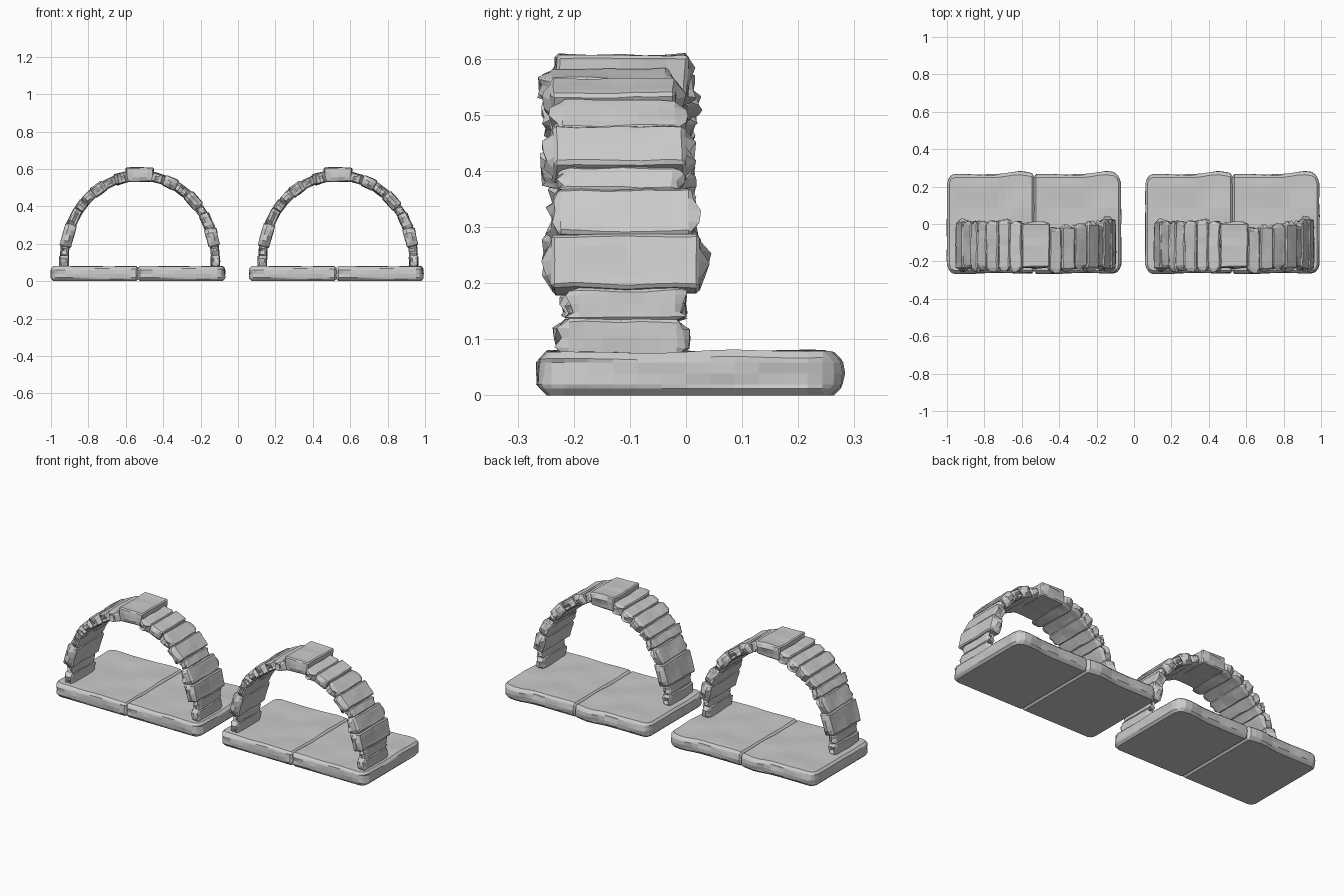
import bpy, bmesh, random
from math import sin, cos, radians, atan2, hypot, exp
from mathutils import Vector, Matrix, noise

if "Cube" in bpy.data.objects:
    bpy.data.objects.remove(bpy.data.objects["Cube"])

random.seed(4)
SPACING = 1.06
ARCH_X = -0.525


def chiselled_box(size, bevel, cuts):
    """Bevelled box, centred on the origin, sliced into a grid along each axis."""
    bm = bmesh.new()
    bmesh.ops.create_cube(bm, size=1, matrix=Matrix.Diagonal((*size, 1)))
    bmesh.ops.bevel(bm, geom=bm.edges[:], offset=bevel, segments=1, affect='EDGES')
    for axis in range(3):
        for i in range(1, cuts[axis] + 1):
            co, no = Vector(), Vector()
            co[axis] = size[axis] * (i / (cuts[axis] + 1) - 0.5)
            no[axis] = 1
            bmesh.ops.bisect_plane(bm, geom=bm.verts[:] + bm.edges[:] + bm.faces[:],
                                   plane_co=co, plane_no=no, dist=1e-5)
    return bm


def finish(bm, name):
    """Make the object, plus its twin in the second arch."""
    bmesh.ops.recalc_face_normals(bm, faces=bm.faces[:])
    mesh = bpy.data.meshes.new(name)
    bm.to_mesh(mesh)
    bm.free()
    for side, dx in (("left", 0), ("right", SPACING)):
        ob = bpy.data.objects.new(f"{name}_{side}", mesh)
        ob.location.x = dx
        bpy.context.collection.objects.link(ob)


def stone(name, p, q, y0, y1, thick, rough=0.02):
    """Arch stone between path points p and q, with broken ends front and back."""
    length = hypot(q[0] - p[0], q[1] - p[1]) * 1.06
    size = (thick, y1 - y0, length)
    bm = chiselled_box(size, 0.006, (2, 5, 3))
    seed = Vector((random.random() * 50, random.random() * 50, 0))
    for v in bm.verts:
        inner = abs(v.co.x) < thick * 0.4 and abs(v.co.z) < length * 0.4
        if abs(v.co.y) > size[1] / 2 - 1e-4 and inner:
            v.co.y += (1 if v.co.y > 0 else -1) * random.uniform(0.1, 1) * rough
        v.co += noise.noise_vector(v.co * 14 + seed) * 0.005
    angle = atan2(q[0] - p[0], q[1] - p[1])
    place = Matrix.Translation((ARCH_X + (p[0] + q[0]) / 2, (y0 + y1) / 2, (p[1] + q[1]) / 2))
    bm.transform(place @ Matrix.Rotation(angle, 4, 'Y'))
    finish(bm, name)


def on_arch(deg):
    return 0.403 * cos(radians(deg)), 0.12 + 0.445 * sin(radians(deg))


# Base slabs: two halves that meet at a seam, with chipped rims
def base_slab(name, cx):
    sx, sy, sz = 0.466, 0.52, 0.078
    bm = chiselled_box((sx, sy, sz), 0.012, (11, 11, 3))
    for v in bm.verts:
        x, y, z = v.co
        seed = Vector((x * 9 + 3, y * 9, z * 30))
        n = noise.noise(seed)
        mid = abs(z) < sz * 0.3
        if abs(y) > sy / 2 - 1e-4 and mid:
            v.co.y += (1 if y > 0 else -1) * (0.004 + 0.009 * n)
        if y > sy / 2 - 0.02:
            v.co.y += 0.016 * exp(-((x - 0.145) / 0.07) ** 2)
        outward = x * cx_sign(cx) > sx / 2 - 1e-4
        if outward and mid:
            v.co.x += cx_sign(cx) * 0.007 * n
        # round the outer corners in plan
        if x * cx_sign(cx) > sx / 2 - 0.014 and abs(y) > sy / 2 - 0.014:
            v.co.x -= cx_sign(cx) * 0.008
            v.co.y -= 0.008 if y > 0 else -0.008
        if z > sz / 2 - 0.013:
            v.co.z += 0.006 * noise.noise(Vector((x * 7, y * 7, 2))) + 0.012 * max(0, y) * abs(x) / sx
    bm.transform(Matrix.Translation((cx, 0, sz / 2)))
    finish(bm, name)


def cx_sign(cx):
    return 1 if cx > -0.53 else -1


base_slab("base_slab_west", -0.766)
base_slab("base_slab_east", -0.303)

# Arch stones, listed upward from the foot: y front, y back, thickness
legs = [(0.405, 0.07), (0.404, 0.135)]
east_path = legs + [on_arch(a) for a in (9, 21, 32, 38.5, 50, 61, 71, 80)]
east = [(-0.215, -0.012, 0.048), (-0.197, -0.015, 0.045), (-0.24, 0.025, 0.062),
        (-0.228, 0.01, 0.055), (-0.21, -0.02, 0.046), (-0.238, 0.0, 0.06),
        (-0.225, -0.015, 0.05), (-0.24, -0.018, 0.06), (-0.246, -0.03, 0.05)]
west_path = legs + [on_arch(a) for a in (9, 24, 36, 43, 52, 62, 71, 80)]
west = [(-0.22, -0.015, 0.048), (-0.205, -0.015, 0.045), (-0.24, 0.012, 0.06),
        (-0.225, 0.0, 0.05), (-0.24, 0.0, 0.052), (-0.23, 0.0, 0.05),
        (-0.24, 0.0, 0.058), (-0.235, 0.01, 0.05), (-0.24, 0.0, 0.058)]
for name, path, stones, sign in (("east", east_path, east, 1), ("west", west_path, west, -1)):
    for i, (y0, y1, thick) in enumerate(stones):
        p, q = [(sign * x, z) for x, z in path[i:i + 2]]
        stone(f"arch_stone_{name}_{i + 1}", p, q, y0, y1, thick)

# Keystone
stone("keystone", (-0.071, 0.569), (0.071, 0.569), -0.232, 0.003, 0.076, 0.012)
